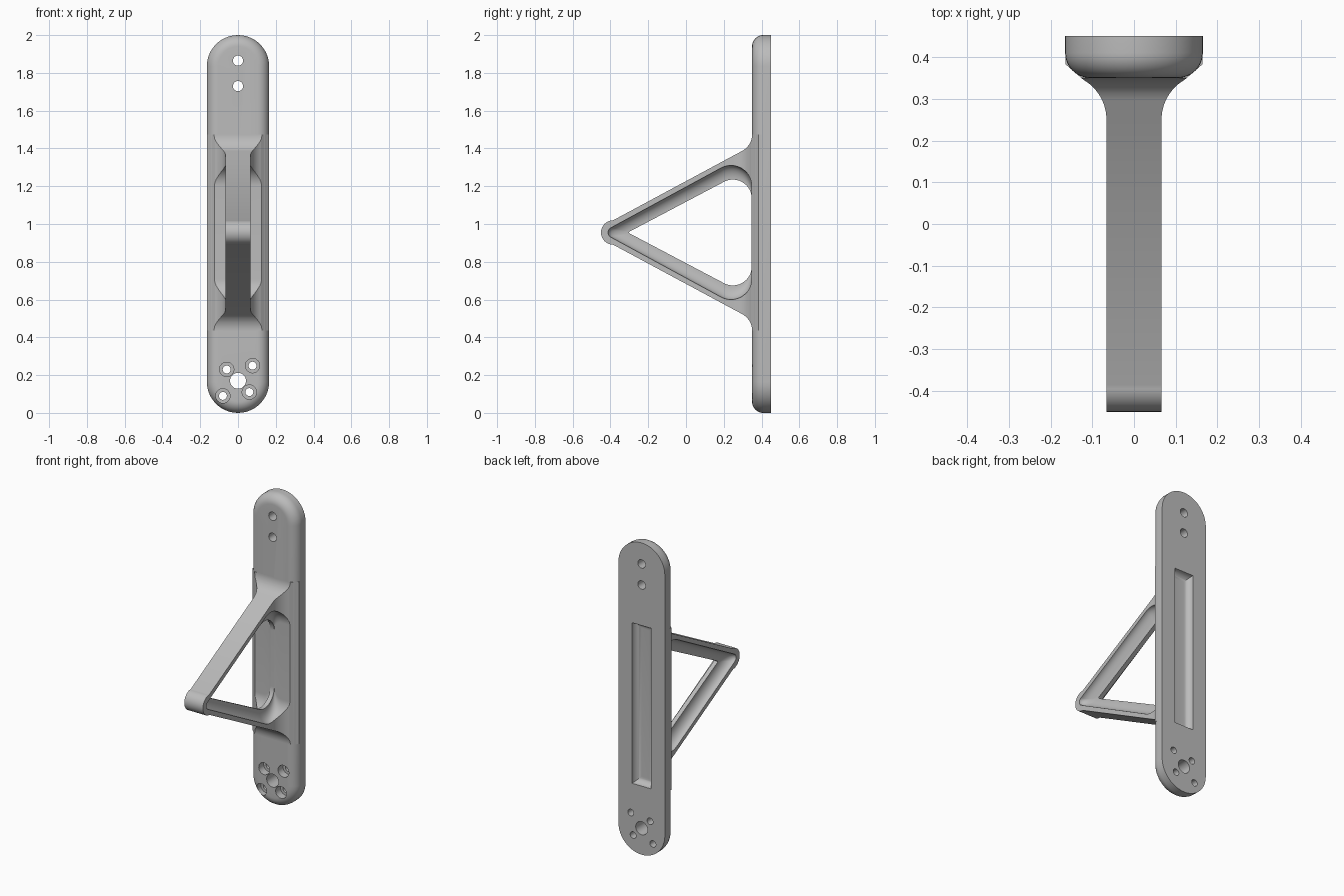
import bpy, bmesh
from math import sin, cos, pi, atan2, acos, hypot, radians

if "Cube" in bpy.data.objects:
    bpy.data.objects.remove(bpy.data.objects["Cube"])

grey = bpy.data.materials.new("plain grey")
grey.use_nodes = True
grey.diffuse_color = (0.5, 0.5, 0.5, 1)
grey.node_tree.nodes["Principled BSDF"].inputs["Base Color"].default_value = (0.5, 0.5, 0.5, 1)


def arc(a, b, r, start, end, n=20):
    return [(a + r * cos(t), b + r * sin(t))
            for t in (radians(start + (end - start) * i / n) for i in range(n + 1))]


def circle(a, b, r):
    return arc(a, b, r, 0, 360, 40)[:-1]


def hull(circles, n=24):
    """Outline wrapped around circles given counter-clockwise."""
    normals = []
    for (a, b, r), (c, d, s) in zip(circles, circles[1:] + circles[:1]):
        normals.append(atan2(d - b, c - a) - acos((r - s) / hypot(c - a, d - b)))
    pts = []
    for i, (a, b, r) in enumerate(circles):
        t0, sweep = normals[i - 1], (normals[i] - normals[i - 1]) % (2 * pi)
        pts += [(a + r * cos(t0 + sweep * k / n), b + r * sin(t0 + sweep * k / n))
                for k in range(n + 1)]
    return pts


def loft(name, rings, axis):
    """Skin a list of (outline, position along axis) rings and cap both ends."""
    place = {"x": lambda p, h: (h, p[0], p[1]),
             "y": lambda p, h: (p[0], h, p[1]),
             "z": lambda p, h: (p[0], p[1], h)}[axis]
    bm = bmesh.new()
    loops = [[bm.verts.new(place(p, h)) for p in pts] for pts, h in rings]
    for low, high in zip(loops, loops[1:]):
        for i in range(len(low)):
            bm.faces.new((low[i - 1], low[i], high[i], high[i - 1]))
    bm.faces.new(loops[0])
    bm.faces.new(loops[-1])
    bmesh.ops.recalc_face_normals(bm, faces=bm.faces)
    mesh = bpy.data.meshes.new(name)
    bm.to_mesh(mesh)
    bm.free()
    mesh.materials.append(grey)
    ob = bpy.data.objects.new(name, mesh)
    bpy.context.collection.objects.link(ob)
    return ob


def activate(ob):
    bpy.ops.object.select_all(action="DESELECT")
    ob.select_set(True)
    bpy.context.view_layer.objects.active = ob


def combine(ob, tool, operation="DIFFERENCE"):
    activate(ob)
    mod = ob.modifiers.new("shape", "BOOLEAN")
    mod.operation, mod.solver, mod.object = operation, "EXACT", tool
    bpy.ops.object.modifier_apply(modifier=mod.name)
    bpy.data.objects.remove(tool)


quarter = [pi / 2 * k / 10 for k in range(11)]

# Back plate: long rounded bar with a rounded front rim
def bar(r):
    return hull([(0, 0.165, r), (0, 1.835, r)])

plate = loft("back_plate", [(bar(0.165), 0.45)] +
             [(bar(0.165 - 0.06 * (1 - cos(s))), 0.41 - 0.06 * sin(s)) for s in quarter], "y")

# Coved recess in the back
def rectangle(inset):
    w, low, high = 0.068 - inset, 0.44 + inset, 1.47 - inset
    return [(-w, low), (w, low), (w, high), (-w, high)]

combine(plate, loft("recess_cutter", [(rectangle(0), 0.5)] +
        [(rectangle(0.04 * (1 - cos(s))), 0.45 - 0.04 * sin(s)) for s in quarter], "y"))

# Plain through holes
for z, r in ((1.865, 0.027), (1.73, 0.027), (0.17, 0.042)):
    combine(plate, loft("hole_cutter", [(circle(0, z, r), 0.3), (circle(0, z, r), 0.5)], "y"))

# Counterbored screw holes
for x, z in ((-0.06, 0.23), (0.077, 0.25), (-0.08, 0.09), (0.06, 0.11)):
    wide, narrow = circle(x, z, 0.038), circle(x, z, 0.021)
    combine(plate, loft("screw_cutter",
            [(wide, 0.3), (wide, 0.4), (narrow, 0.4), (narrow, 0.5)], "y"))

# Triangular bracket: side outline with a round nose and fillets into the plate
MID = 0.955
side = (arc(-0.385, MID, 0.065, 90, 270) + arc(0.25, MID - 0.52, 0.1, 62, 0)
        + [(0.4, MID - 0.52), (0.4, MID + 0.52)] + arc(0.25, MID + 0.52, 0.1, 0, -62))
bracket = loft("triangular_bracket", [(side, -0.2), (side, 0.2)], "x")

# Plan outline flaring out to the plate width
flank = [(0.066, -0.5)] + arc(0.176, 0.25, 0.11, 180, 120) + [(0.1645, 0.383), (0.1645, 0.45)]
plan = flank + [(-x, y) for x, y in reversed(flank)]
combine(bracket, loft("flare_shape", [(plan, 0.3), (plan, 1.6)], "z"), "INTERSECT")

# Triangular opening with a cove from each side down to a thin web
def opening(tip_y, tip_r, y, rise, r):
    return hull([(tip_y, MID, tip_r), (y, MID - rise, r), (y, MID + rise, r)])

outer = opening(-0.385, 0.028, 0.238, 0.245, 0.11)
inner = opening(-0.295, 0.006, 0.248, 0.18, 0.1)
cove = []
for s in quarter:
    t = 1 - cos(s)
    ring = [(a + (c - a) * t, b + (d - b) * t) for (a, b), (c, d) in zip(outer, inner)]
    cove.append((ring, 0.066 - 0.052 * sin(s)))
half = [(outer, 0.3)] + cove
combine(bracket, loft("opening_cutter", half + [(p, -h) for p, h in reversed(half)], "x"))

for ob in (plate, bracket):
    activate(ob)
    bpy.ops.object.shade_smooth_by_angle(angle=radians(30))
